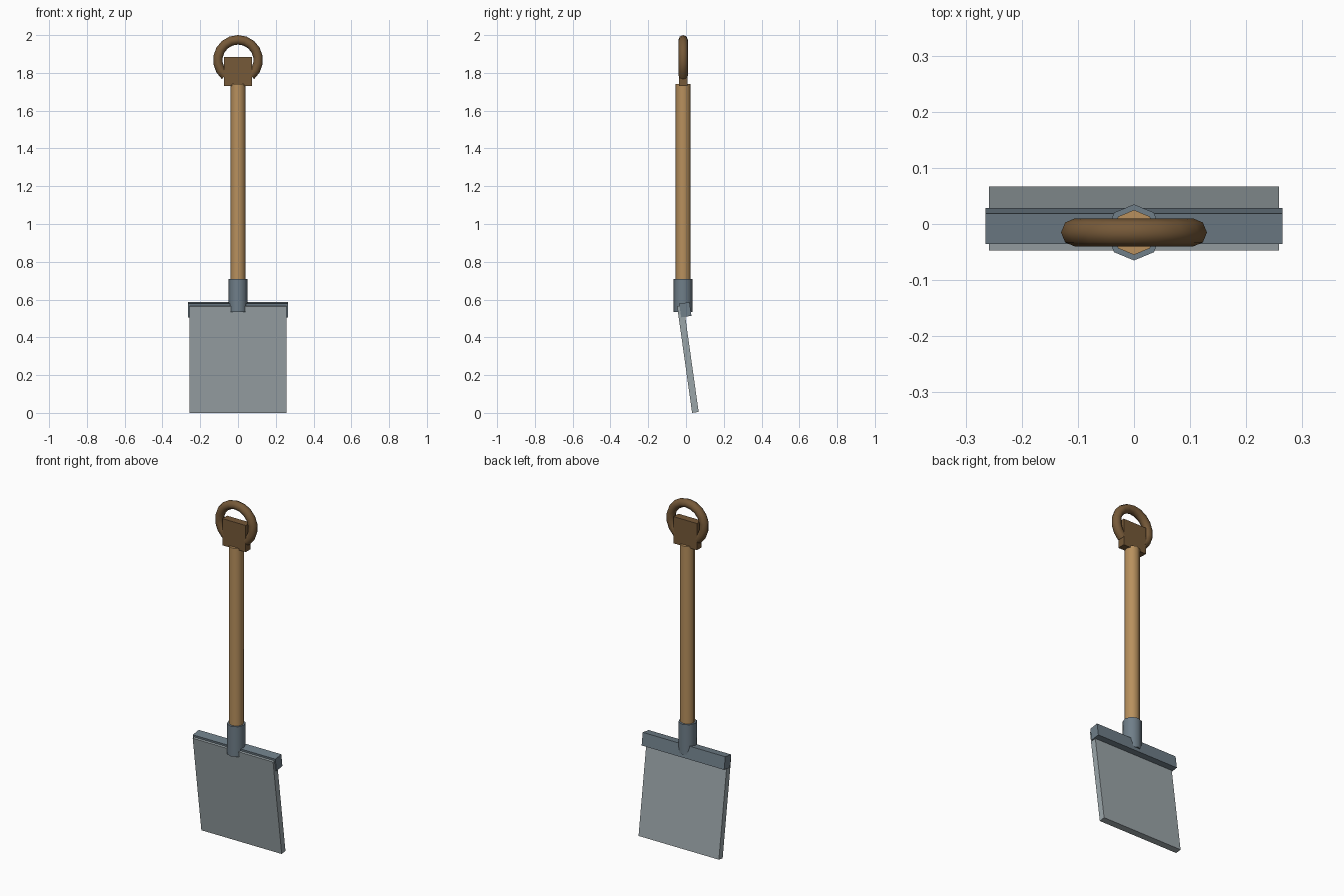
import bpy, bmesh
from math import radians, sin, cos
from mathutils import Matrix, Vector

if "Cube" in bpy.data.objects:
    bpy.data.objects.remove(bpy.data.objects["Cube"])

AXIS_Y = -0.015          # depth of the shaft axis
TILT = radians(8)        # lean of the blade


def material(name, rgb):
    m = bpy.data.materials.new(name)
    m.diffuse_color = (*rgb, 1)
    m.use_nodes = True
    m.node_tree.nodes["Principled BSDF"].inputs["Base Color"].default_value = m.diffuse_color
    return m


STEEL = material("steel", (0.33, 0.38, 0.40))
DARK_STEEL = material("dark_steel", (0.16, 0.21, 0.25))
WOOD = material("wood", (0.48, 0.28, 0.11))
DARK_WOOD = material("dark_wood", (0.18, 0.10, 0.04))


def finish(name, bm, mat, smooth=False):
    bmesh.ops.recalc_face_normals(bm, faces=bm.faces)
    me = bpy.data.meshes.new(name)
    bm.to_mesh(me)
    bm.free()
    me.materials.append(mat)
    ob = bpy.data.objects.new(name, me)
    bpy.context.collection.objects.link(ob)
    if smooth:
        bpy.context.view_layer.objects.active = ob
        ob.select_set(True)
        bpy.ops.object.shade_smooth_by_angle(angle=radians(50))
        ob.select_set(False)
    return ob


def box(name, size, loc, mat, tilt=0):
    bm = bmesh.new()
    m = Matrix.Translation(loc) @ Matrix.Rotation(tilt, 4, 'X') @ Matrix.Diagonal((*size, 1))
    bmesh.ops.create_cube(bm, size=1, matrix=m)
    return finish(name, bm, mat)


def rod(name, radius, z0, z1, mat):
    bm = bmesh.new()
    bmesh.ops.create_cone(bm, cap_ends=True, segments=8, radius1=radius, radius2=radius,
                          depth=z1 - z0, matrix=Matrix.Translation((0, AXIS_Y, (z0 + z1) / 2)))
    return finish(name, bm, mat, smooth=True)


def ring(name, major, minor, centre, start, sweep, steps, mat, sides=8):
    """Open, capped ring in the xz plane."""
    bm = bmesh.new()
    loops = []
    for i in range(steps + 1):
        a = radians(start + sweep * i / steps)
        loop = []
        for j in range(sides):
            t = radians(360 * j / sides)
            r = major + minor * cos(t)
            loop.append(bm.verts.new(Vector(centre) + Vector((r * cos(a), minor * sin(t), r * sin(a)))))
        loops.append(loop)
    for p, q in zip(loops, loops[1:]):
        for j in range(sides):
            k = (j + 1) % sides
            bm.faces.new((p[j], p[k], q[k], q[j]))
    bm.faces.new(loops[0])
    bm.faces.new(loops[-1])
    return finish(name, bm, mat, smooth=True)


# Blade and the step bar behind its top edge
box("blade", (0.516, 0.035, 0.57), (0, 0.010, 0.2847), STEEL, TILT)
box("step_bar", (0.53, 0.055, 0.073), (0, -0.0035, 0.546), DARK_STEEL, TILT)

# Socket and shaft
rod("socket", 0.05, 0.535, 0.71, DARK_STEEL)
rod("shaft", 0.04, 0.60, 1.74, WOOD)

# Grip block and ring handle
box("grip_block", (0.15, 0.044, 0.155), (0, AXIS_Y, 1.8075), DARK_WOOD)
ring("ring_handle", 0.107, 0.025, (0, AXIS_Y, 1.868), -50, 280, 14, DARK_WOOD)
